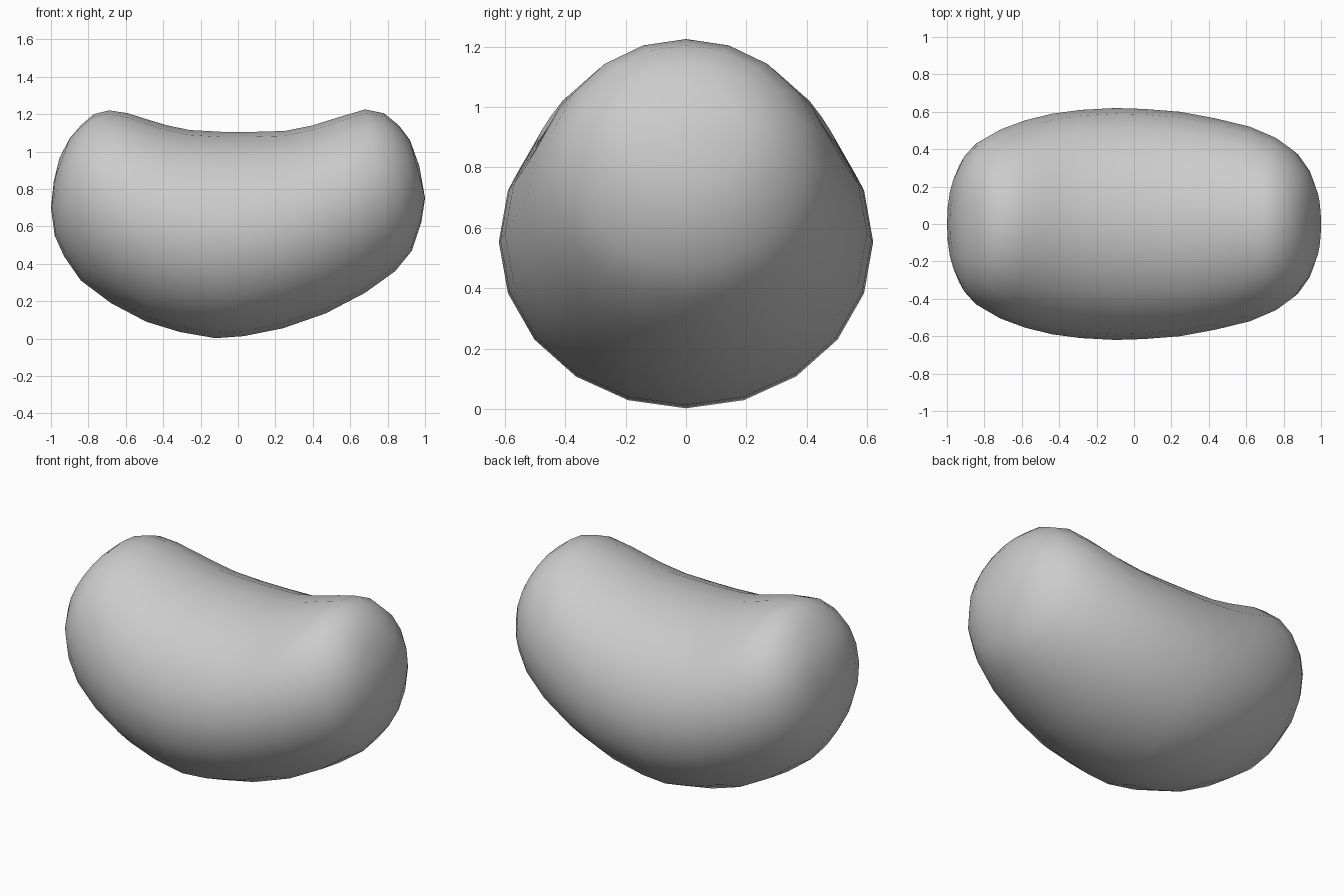
import bpy, bmesh, math
from mathutils import Vector

if "Cube" in bpy.data.objects:
    bpy.data.objects.remove(bpy.data.objects["Cube"])

SIDES = 20
# rings along the curved body: top x, top z, bottom x, bottom z, half width
RINGS = [
    (-.90, 1.07, -.985, .84, .18), (-.84, 1.14, -1.0, .70, .29),
    (-.77, 1.20, -.98, .55, .38), (-.69, 1.22, -.93, .44, .45),
    (-.59, 1.205, -.84, .31, .505), (-.48, 1.17, -.68, .19, .555),
    (-.38, 1.14, -.49, .09, .59), (-.26, 1.115, -.31, .035, .61),
    (-.08, 1.105, -.12, .002, .62), (.08, 1.105, .03, .013, .615),
    (.25, 1.11, .24, .055, .60), (.40, 1.14, .47, .135, .565),
    (.56, 1.19, .68, .245, .52), (.68, 1.225, .84, .36, .46),
    (.78, 1.205, .93, .47, .39), (.86, 1.14, .98, .62, .30),
    (.92, 1.06, 1.0, .75, .20),
]
LEFT_TIP, RIGHT_TIP = (-.955, .965), (.97, .92)

bm = bmesh.new()


def ring(tx, tz, bx, bz, w):
    top, bottom = Vector((tx, 0, tz)), Vector((bx, 0, bz))
    mid, up = (top + bottom) / 2, (top - bottom) / 2
    angles = [2 * math.pi * i / SIDES for i in range(SIDES)]
    return [bm.verts.new(mid + up * math.cos(a) + Vector((0, w * math.sin(a), 0)))
            for a in angles]


# body skin between the rings
loops = [ring(*r) for r in RINGS]
for a, b in zip(loops, loops[1:]):
    for i in range(SIDES):
        j = (i + 1) % SIDES
        bm.faces.new((a[i], a[j], b[j], b[i]))

# rounded end caps
for (x, z), loop in ((LEFT_TIP, loops[0]), (RIGHT_TIP, loops[-1])):
    tip = bm.verts.new((x, 0, z))
    for i in range(SIDES):
        bm.faces.new((tip, loop[i], loop[(i + 1) % SIDES]))

bmesh.ops.recalc_face_normals(bm, faces=bm.faces)
for f in bm.faces:
    f.smooth = True
mesh = bpy.data.meshes.new("bean_body")
bm.to_mesh(mesh)
bm.free()
bpy.context.collection.objects.link(bpy.data.objects.new("bean_body", mesh))
